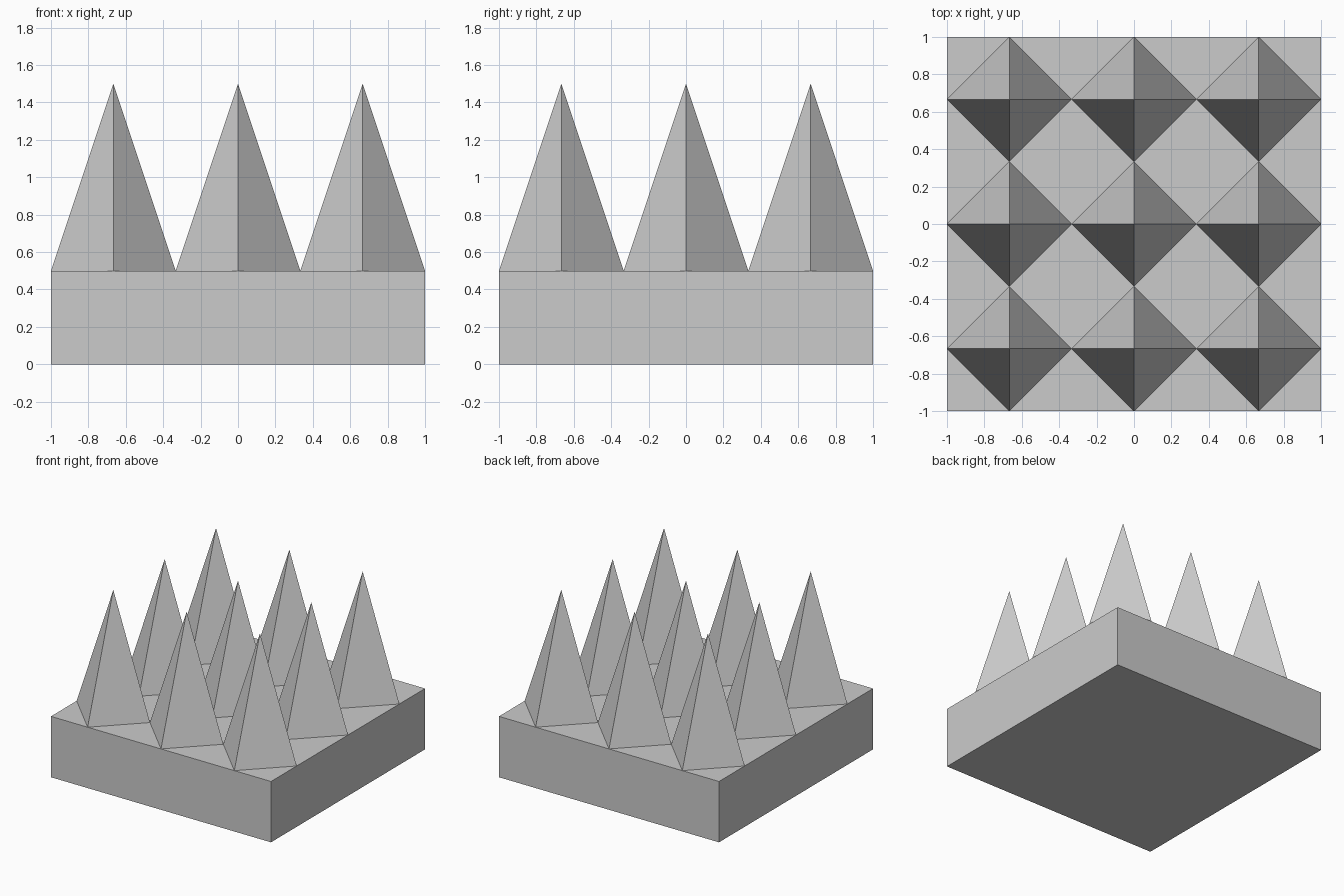
import bpy
import bmesh
from mathutils import Matrix

if "Cube" in bpy.data.objects:
    bpy.data.objects.remove(bpy.data.objects["Cube"])

BASE_H = 0.5
SPIKE_H = 1.0
PITCH = 2 / 3


def add_object(name, bm):
    mesh = bpy.data.meshes.new(name)
    bm.to_mesh(mesh)
    bm.free()
    obj = bpy.data.objects.new(name, mesh)
    bpy.context.collection.objects.link(obj)
    return obj


# Square base slab
bm = bmesh.new()
bmesh.ops.create_cube(bm, size=1, matrix=Matrix.Translation((0, 0, BASE_H / 2))
                      @ Matrix.Diagonal((2, 2, BASE_H, 1)))
add_object("base", bm)

# 3 x 3 grid of four-sided spikes, corners pointing along the axes
for row in (-1, 0, 1):
    for col in (-1, 0, 1):
        bm = bmesh.new()
        bmesh.ops.create_cone(bm, cap_ends=True, segments=4, radius1=PITCH / 2,
                              radius2=0, depth=SPIKE_H)
        bmesh.ops.remove_doubles(bm, verts=bm.verts, dist=1e-4)
        spike = add_object(f"spike_{row + 2}_{col + 2}", bm)
        spike.location = (col * PITCH, row * PITCH, BASE_H + SPIKE_H / 2)
